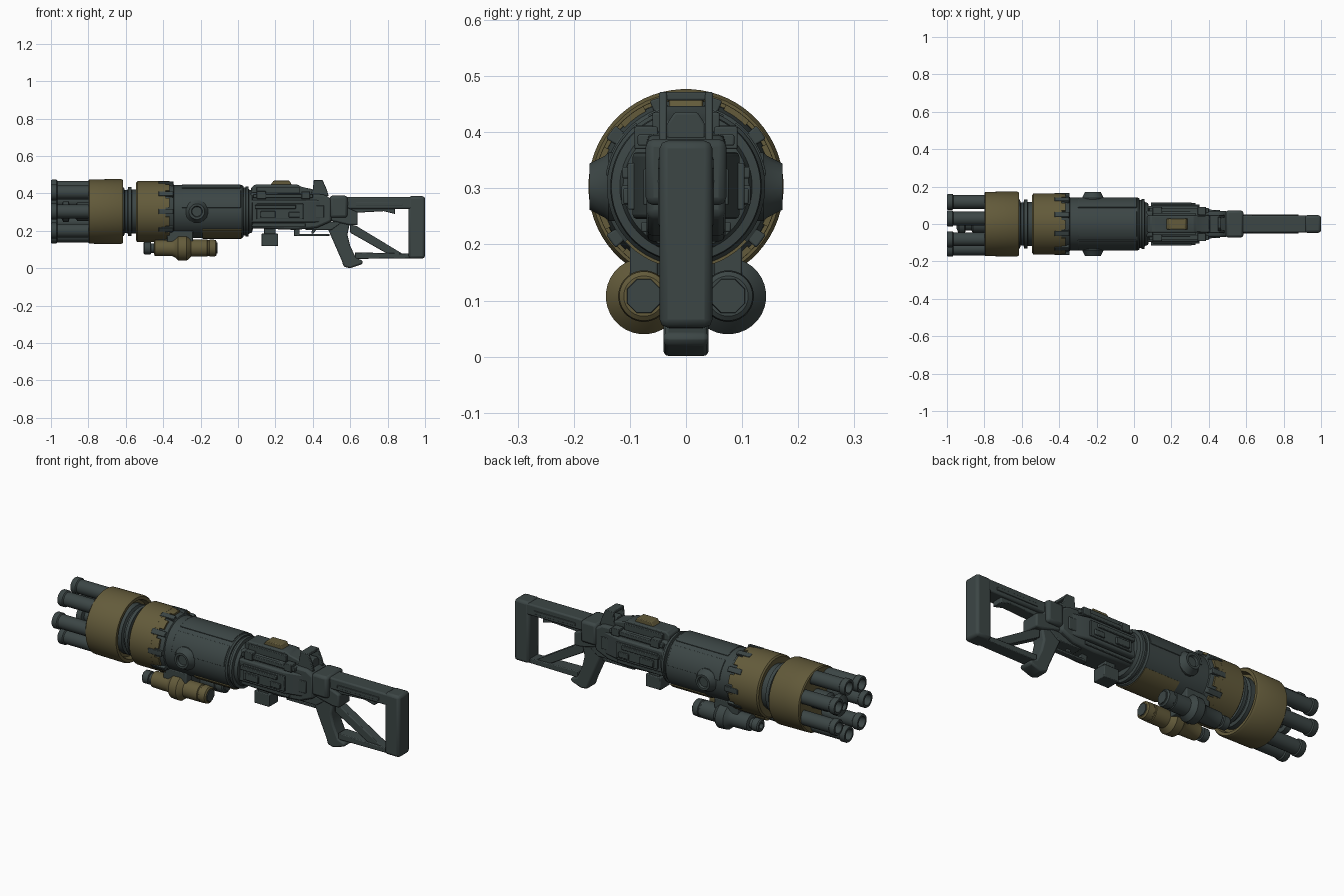
import bpy, bmesh, math
from mathutils import Vector

def material(name, rgb):
    m = bpy.data.materials.new(name)
    m.diffuse_color = (*rgb, 1)
    return m

DARK = material("dark slate metal", (0.045, 0.061, 0.060))
BROWN = material("olive bronze", (0.125, 0.104, 0.043))
AX = 0.303  # height of the barrel axis

def finish(name, bm, mat, bevel=0.0):
    bmesh.ops.remove_doubles(bm, verts=bm.verts, dist=1e-5)
    bmesh.ops.recalc_face_normals(bm, faces=bm.faces)
    me = bpy.data.meshes.new(name)
    bm.to_mesh(me)
    bm.free()
    me.materials.append(mat)
    for p in me.polygons:
        p.use_smooth = True
    me.set_sharp_from_angle(angle=math.radians(32))
    ob = bpy.data.objects.new(name, me)
    bpy.context.collection.objects.link(ob)
    if bevel:
        b = ob.modifiers.new("bevel", 'BEVEL')
        b.width, b.segments, b.limit_method = bevel, 2, 'ANGLE'
    return ob

def lathe(name, prof, mat, y=0.0, z=AX, n=48, axis='x', closed=False):
    """Revolve (position, radius) pairs about a line along x or y."""
    bm = bmesh.new()
    rings = []
    for p, r in prof:
        ring = []
        for i in range(n):
            a = 2 * math.pi * (i + 0.5) / n
            c, s = r * math.cos(a), r * math.sin(a)
            ring.append(bm.verts.new((p, y + c, z + s) if axis == 'x' else (y + c, p, z + s)))
        rings.append(ring)
    pairs = list(zip(rings, rings[1:])) + ([(rings[-1], rings[0])] if closed else [])
    for a, b in pairs:
        for i in range(n):
            j = (i + 1) % n
            bm.faces.new((a[i], a[j], b[j], b[i]))
    if not closed:
        for r in (rings[0], rings[-1]):
            bm.faces.new(r)
    return finish(name, bm, mat)

def prism(name, pts, lo, hi, mat=DARK, plane='xz', bevel=0.004):
    """Extrude a 2D outline from lo to hi along the remaining axis."""
    put = {'xz': lambda a, b, t: (a, t, b), 'xy': lambda a, b, t: (a, b, t),
           'yz': lambda a, b, t: (t, a, b)}[plane]
    bm = bmesh.new()
    A = [bm.verts.new(put(a, b, lo)) for a, b in pts]
    B = [bm.verts.new(put(a, b, hi)) for a, b in pts]
    bm.faces.new(A)
    bm.faces.new(B)
    for i in range(len(pts)):
        j = (i + 1) % len(pts)
        bm.faces.new((A[i], A[j], B[j], B[i]))
    return finish(name, bm, mat, bevel)

def box(name, x0, x1, y0, y1, z0, z1, mat=DARK, bevel=0.004):
    return prism(name, [(x0, z0), (x1, z0), (x1, z1), (x0, z1)], y0, y1, mat, 'xz', bevel)

def arc(name, x0, x1, r0, r1, a0, a1, mat, steps=6, bevel=0.0):
    """Curved plate around the barrel axis, angles in degrees from +y."""
    ang = [math.radians(a0 + (a1 - a0) * i / steps) for i in range(steps + 1)]
    pts = [(r1 * math.cos(a), AX + r1 * math.sin(a)) for a in ang]
    pts += [(r0 * math.cos(a), AX + r0 * math.sin(a)) for a in reversed(ang)]
    return prism(name, pts, x0, x1, mat, 'yz', bevel)

# rotating barrels, hollow at the muzzle
for i in range(7):
    a = math.pi + 2 * math.pi * i / 7
    lathe(f"barrel_{i}", [(-0.70, 0.037), (-0.965, 0.037), (-0.97, 0.043), (-0.995, 0.043),
                          (-1.0, 0.040), (-1.0, 0.029), (-0.93, 0.027), (-0.93, 0.0001)], DARK,
          0.131 * math.cos(a), AX + 0.131 * math.sin(a), 24)
lathe("centre_axle", [(-0.70, 0.05), (-0.86, 0.05), (-0.87, 0.035), (-0.90, 0.035), (-0.905, 0.055),
                      (-0.935, 0.055), (-0.94, 0.045), (-0.95, 0.02), (-0.93, 0.018)], DARK, n=24)

# front drum and neck
lathe("front_drum", [(-0.78, 0.10), (-0.80, 0.166), (-0.795, 0.172), (-0.625, 0.174), (-0.615, 0.168),
                     (-0.615, 0.152), (-0.64, 0.145), (-0.64, 0.10)], BROWN, n=64)
lathe("neck", [(-0.66, 0.13), (-0.61, 0.13), (-0.605, 0.115), (-0.59, 0.115), (-0.588, 0.132),
               (-0.57, 0.132), (-0.568, 0.118), (-0.53, 0.118)], DARK)

# rear drum with castellated rear edge
lathe("rear_drum", [(-0.53, 0.10), (-0.545, 0.155), (-0.538, 0.163), (-0.41, 0.163), (-0.405, 0.140)],
      BROWN, n=64)
for i in range(10):
    a = 36 * i
    arc(f"drum_tooth_{i}", -0.41, -0.365, 0.135, 0.1625, a + 10, a + 28, BROWN)
    arc(f"drum_tooth_root_{i}", -0.41, -0.388, 0.135, 0.1625, a + 5, a + 33, BROWN)
    arc(f"clamp_tab_{i}", -0.425, -0.345, 0.135, 0.166, a - 5, a + 5, DARK, 3, 0.003)
lathe("clamp_ring", [(-0.41, 0.13), (-0.41, 0.157), (-0.375, 0.155), (-0.345, 0.147), (-0.335, 0.13)], DARK)

# main body tube with rear step rings
lathe("main_body", [(-0.42, 0.13), (-0.42, 0.141), (0.022, 0.141), (0.03, 0.135), (0.03, 0.128),
                    (0.04, 0.128), (0.042, 0.135), (0.055, 0.133), (0.058, 0.118), (0.075, 0.112),
                    (0.08, 0.09)], DARK, n=64)
for i, (a0, a1) in enumerate([(62, 118), (128, 172), (8, 52)]):
    arc(f"body_panel_{i}", -0.30, 0.015, 0.135, 0.1445, a0, a1, DARK, 10, 0.002)
arc("belly_plate", -0.19, 0.02, 0.135, 0.146, 222, 318, BROWN, 16)

# side knobs, mirrored
for s, side in ((-1, "front"), (1, "back")):
    lathe(f"{side}_knob", [(s * 0.10, 0.062), (s * 0.138, 0.062), (s * 0.145, 0.056), (s * 0.172, 0.042),
                           (s * 0.172, 0.030), (s * 0.160, 0.026), (s * 0.160, 0.0001)],
          DARK, -0.22, AX, 16, 'y')

# twin canisters under the body
for s, side in ((-1, "front"), (1, "back")):
    mat = BROWN if s < 0 else DARK
    y, z = s * 0.075, 0.108
    lathe(f"{side}_canister", [(-0.45, 0.030), (-0.445, 0.042), (-0.35, 0.044), (-0.335, 0.052),
                               (-0.32, 0.066), (-0.275, 0.068), (-0.262, 0.058), (-0.25, 0.046),
                               (-0.165, 0.046), (-0.162, 0.042), (-0.155, 0.042), (-0.152, 0.046),
                               (-0.12, 0.044), (-0.114, 0.036)], mat, y, z, 32)
    lathe(f"{side}_canister_nozzle", [(-0.44, 0.026), (-0.465, 0.026), (-0.467, 0.034), (-0.50, 0.034),
                                      (-0.506, 0.028), (-0.506, 0.016), (-0.48, 0.014)], DARK, y, z, 16)
    lathe(f"{side}_canister_cap", [(-0.12, 0.034), (-0.110, 0.032)], DARK, y, z, 8)
    box(f"{side}_canister_mount", -0.38, -0.24, y - 0.025, y + 0.025, 0.12, 0.20)
box("canister_bridge", -0.36, -0.25, -0.07, 0.07, 0.10, 0.18)

# receiver core
prism("receiver_core", [(0.05, 0.215), (0.30, 0.205), (0.42, 0.215), (0.50, 0.25), (0.50, 0.37),
                        (0.46, 0.395), (0.07, 0.405), (0.05, 0.39)], -0.07, 0.07, bevel=0.012)
prism("receiver_waist", [(0.05, -0.095), (0.34, -0.095), (0.42, -0.075), (0.49, -0.055), (0.49, 0.055),
                         (0.42, 0.075), (0.34, 0.095), (0.05, 0.095)], 0.245, 0.365, plane='xy', bevel=0.008)
for s, side in ((-1, "front"), (1, "back")):
    def plate(name, x0, x1, y0, y1, z0, z1):
        box(f"{side}_{name}", x0, x1, min(s * y0, s * y1), max(s * y0, s * y1), z0, z1, DARK, 0.003)
    plate("side_panel", 0.10, 0.35, 0.08, 0.104, 0.262, 0.345)
    plate("side_slide", 0.09, 0.31, 0.09, 0.114, 0.318, 0.338)
    plate("side_latch", 0.12, 0.20, 0.09, 0.115, 0.270, 0.305)
    plate("side_bolt", 0.27, 0.33, 0.09, 0.112, 0.272, 0.300)
    plate("upper_rail", 0.08, 0.40, 0.06, 0.086, 0.376, 0.396)
    plate("upper_lug_a", 0.10, 0.15, 0.05, 0.092, 0.37, 0.412)
    plate("upper_lug_b", 0.34, 0.385, 0.05, 0.092, 0.37, 0.41)
    plate("lower_rail", 0.07, 0.36, 0.06, 0.08, 0.222, 0.240)
    plate("rear_panel", 0.385, 0.46, 0.05, 0.076, 0.27, 0.335)
    # rear sight posts
    y0, y1 = sorted((s * 0.034, s * 0.048))
    prism(f"{side}_sight_post", [(0.385, 0.385), (0.485, 0.385), (0.475, 0.42), (0.452, 0.472),
                                 (0.405, 0.472), (0.40, 0.42)], y0, y1, bevel=0.003)

# top cover, brown cap and sight
prism("top_cover", [(0.07, 0.39), (0.42, 0.39), (0.41, 0.42), (0.34, 0.435), (0.32, 0.447),
                    (0.09, 0.447), (0.07, 0.43)], -0.045, 0.045, bevel=0.006)
for s in (-1, 1):
    box("top_cover_rib", 0.10, 0.33, s * 0.052 - 0.008, s * 0.052 + 0.008, 0.40, 0.435, DARK, 0.003)
prism("top_cap", [(0.17, 0.44), (0.29, 0.44), (0.275, 0.468), (0.19, 0.468)], -0.03, 0.03, BROWN)
box("sight_bar", 0.405, 0.452, -0.04, 0.04, 0.457, 0.472, DARK, 0.003)
prism("sight_block", [(-0.034, 0.38), (0.034, 0.38), (0.034, 0.415), (0.02, 0.436), (-0.02, 0.436),
                      (-0.034, 0.415)], 0.40, 0.465, plane='yz')

# underside block, trigger and guard
box("under_block", 0.125, 0.215, -0.04, 0.04, 0.118, 0.185)
box("under_block_neck", 0.14, 0.20, -0.03, 0.03, 0.17, 0.23)
box("guard_front", 0.30, 0.33, -0.015, 0.015, 0.18, 0.225, DARK, 0.003)
box("guard_bar", 0.30, 0.49, -0.015, 0.015, 0.172, 0.184, DARK, 0.003)
prism("trigger", [(0.40, 0.23), (0.425, 0.23), (0.415, 0.20), (0.40, 0.183), (0.392, 0.187)], -0.008, 0.008,
      bevel=0.002)
prism("trigger_housing", [(0.36, 0.205), (0.50, 0.205), (0.56, 0.25), (0.36, 0.25)], -0.045, 0.045)

# pistol grip
prism("grip", [(0.475, 0.25), (0.485, 0.20), (0.555, 0.04), (0.565, 0.008), (0.60, 0.0), (0.665, 0.022),
               (0.668, 0.04), (0.63, 0.055), (0.60, 0.12), (0.585, 0.18), (0.60, 0.25)], -0.040, 0.040,
      bevel=0.011)

# stock
prism("stock_socket", [(0.47, 0.26), (0.60, 0.23), (0.64, 0.23), (0.64, 0.30), (0.59, 0.32), (0.59, 0.36),
                       (0.47, 0.36)], -0.05, 0.05, bevel=0.008)
box("stock_collar", 0.49, 0.585, -0.072, 0.072, 0.27, 0.388, DARK, 0.014)
box("stock_beam", 0.57, 0.95, -0.046, 0.046, 0.318, 0.380, DARK, 0.008)
prism("beam_rib", [(0.60, 0.295), (0.78, 0.305), (0.84, 0.29), (0.84, 0.33), (0.60, 0.33)], -0.03, 0.03)
for s in (-1, 1):
    box("beam_side_strip", 0.63, 0.88, s * 0.045 - 0.005, s * 0.045 + 0.005, 0.335, 0.352, DARK, 0.002)
box("butt_pad", 0.912, 1.0, -0.047, 0.047, 0.052, 0.385, DARK, 0.014)
prism("lower_bar", [(0.625, 0.05), (0.93, 0.053), (0.93, 0.078), (0.625, 0.085)], -0.034, 0.034)
prism("diagonal_strut", [(0.60, 0.235), (0.60, 0.19), (0.82, 0.065), (0.90, 0.065), (0.635, 0.225)],
      -0.026, 0.026)
